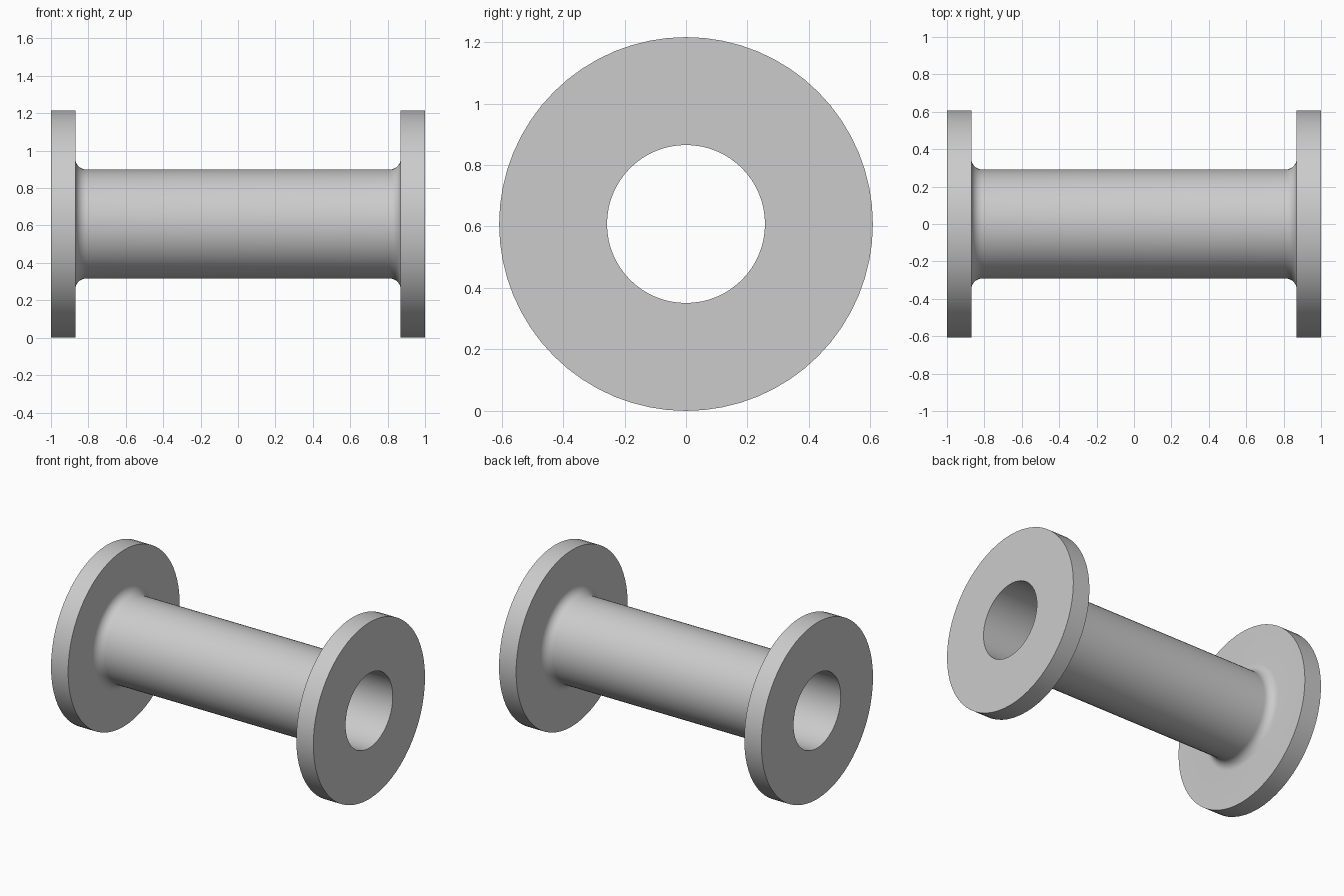
import bpy, bmesh, math
from mathutils import Vector

cube = bpy.data.objects.get("Cube")
if cube:
    bpy.data.objects.remove(cube, do_unlink=True)

SEGMENTS = 64
FLANGE_R, TUBE_R, BORE_R = 0.608, 0.291, 0.257
HALF, INNER, FILLET = 1.0, 0.87, 0.06

grey = bpy.data.materials.new("light_grey")
grey.use_nodes = True
colour = (0.6, 0.6, 0.6, 1)
grey.diffuse_color = colour
grey.node_tree.nodes["Principled BSDF"].inputs["Base Color"].default_value = colour

# Right half of the profile: bore edge, flange, then fillet down to the tube
half = [(HALF, BORE_R), (HALF, FLANGE_R), (INNER, FLANGE_R)]
for i in range(9):
    a = math.pi / 2 * i / 8
    half.append((INNER - FILLET * (1 - math.cos(a)),
                 TUBE_R + FILLET * (1 - math.sin(a))))
profile = half + [(-x, r) for x, r in reversed(half)]

# Revolve the closed profile around the x axis
bm = bmesh.new()
rings = []
for s in range(SEGMENTS):
    a = 2 * math.pi * s / SEGMENTS
    rings.append([bm.verts.new(Vector((x, r * math.sin(a), r * math.cos(a) + FLANGE_R)))
                  for x, r in profile])
n = len(profile)
for s in range(SEGMENTS):
    here, there = rings[s], rings[(s + 1) % SEGMENTS]
    for i in range(n):
        j = (i + 1) % n
        bm.faces.new((here[i], here[j], there[j], there[i]))
bmesh.ops.recalc_face_normals(bm, faces=bm.faces)

mesh = bpy.data.meshes.new("flanged_pipe")
bm.to_mesh(mesh)
bm.free()
mesh.materials.append(grey)
pipe = bpy.data.objects.new("flanged_pipe", mesh)
bpy.context.collection.objects.link(pipe)

# Smooth the round surfaces, keep the flange rims sharp
bpy.context.view_layer.objects.active = pipe
pipe.select_set(True)
bpy.ops.object.shade_smooth_by_angle(angle=math.radians(30))
